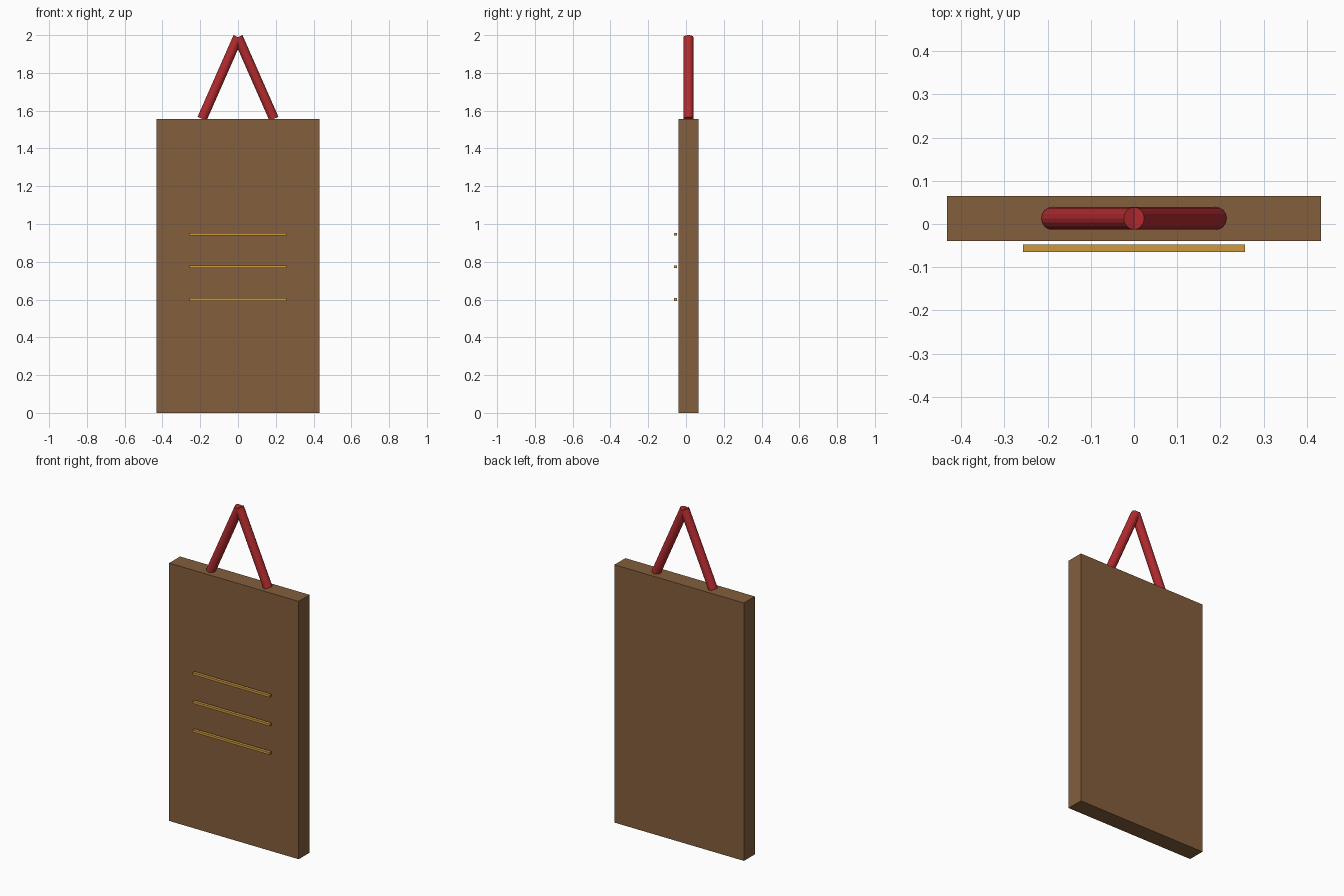
import bpy
from math import radians
from mathutils import Vector

if "Cube" in bpy.data.objects:
    bpy.data.objects.remove(bpy.data.objects["Cube"])

S = 0.865          # board width, the unit for all parts
Y = 0.013          # board centre in depth
TOP = 1.8 * S      # board height


def material(name, color):
    mat = bpy.data.materials.new(name)
    mat.use_nodes = True
    mat.diffuse_color = (*color, 1)
    mat.node_tree.nodes["Principled BSDF"].inputs["Base Color"].default_value = (*color, 1)
    return mat


def box(name, size, center, mat):
    bpy.ops.mesh.primitive_cube_add(size=1, location=center)
    obj = bpy.context.object
    obj.name = name
    obj.scale = size
    bpy.ops.object.transform_apply(location=False, rotation=False, scale=True)
    obj.data.materials.append(mat)


def rod(name, start, end, radius, mat):
    start, end = Vector(start), Vector(end)
    axis = end - start
    bpy.ops.mesh.primitive_cylinder_add(
        vertices=16, radius=radius, depth=axis.length, location=(start + end) / 2)
    obj = bpy.context.object
    obj.name = name
    obj.rotation_euler = axis.to_track_quat("Z", "Y").to_euler()
    obj.data.materials.append(mat)
    bpy.ops.object.shade_smooth_by_angle(angle=radians(15))


brown = material("wood brown", (0.23, 0.113, 0.045))
red = material("cord red", (0.45, 0.024, 0.028))
gold = material("line gold", (0.62, 0.32, 0.045))

# Flat board
box("board", (S, 0.12 * S, TOP), (0, Y, TOP / 2), brown)

# Three thin bars floating just in front of the board
for i, z in enumerate((0.60, 0.773, 0.946)):
    box(f"line_{i + 1}", (0.514, 0.0173, 0.014), (0, Y - 0.08 * S, z), gold)

# Two cords meeting above the board
for side, sign in (("left", 1), ("right", -1)):
    rod(f"{side}_cord", (sign * 0.22 * S, Y, TOP), (0, Y, 2.3 * S), 0.03 * S, red)
